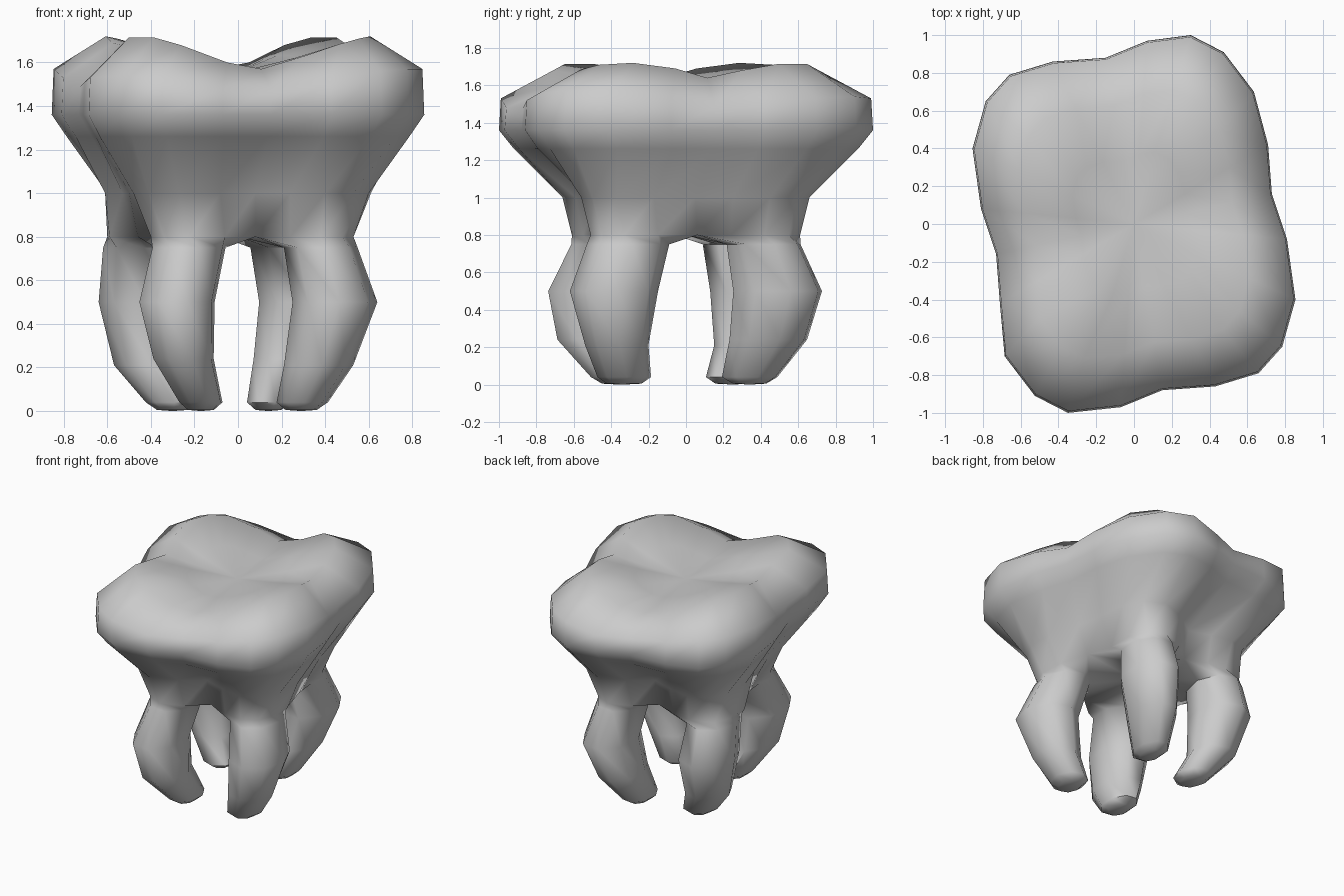
import bpy, bmesh, math

if "Cube" in bpy.data.objects:
    bpy.data.objects.remove(bpy.data.objects["Cube"])

bm = bmesh.new()

# Half outlines (the tooth is nearly symmetric under a half turn); index 0 = front groove, 6 = side groove
BELT = [(.15, -.88), (.43, -.86), (.66, -.79), (.785, -.65), (.855, -.40), (.81, -.08),
        (.73, .16), (.71, .42), (.635, .70), (.475, .91), (.30, 1.0), (.07, .97)]
NECK = [(.08, -.48), (.24, -.53), (.40, -.56), (.53, -.50), (.60, -.37), (.61, -.17),
        (.53, .05), (.50, .25), (.48, .45), (.41, .59), (.27, .66), (.08, .59)]
FORK = [(.08, -.43), (.24, -.49), (.38, -.51), (.48, -.45), (.53, -.33), (.52, -.15),
        (.46, .06), (.40, .24), (.40, .42), (.34, .55), (.22, .61), (.06, .55)]
BELT_Z = [1.48, 1.52, 1.56, 1.57, 1.57, 1.53, 1.49, 1.51, 1.53, 1.54, 1.53, 1.48]
RIM_Z = [1.57, 1.63, 1.685, 1.71, 1.72, 1.69, 1.64, 1.68, 1.715, 1.715, 1.68, 1.60]


def ring(half, zs, f=1.0):
    """24 vertex ring from a half outline; zs is one height or one per point."""
    if not isinstance(zs, list):
        zs = [zs] * 12
    return [bm.verts.new((s * x * f, s * y * f, z))
            for s in (1, -1) for (x, y), z in zip(half, zs)]


def bridge(a, b):
    n = len(a)
    for i in range(n):
        j = (i + 1) % n
        bm.faces.new((a[i], a[j], b[j], b[i]))


# Crown: fork line, neck, belt, cusped rim and shallow basin
fork = ring(FORK, .80)
rings = [fork,
         ring(NECK, 1.0),
         ring(BELT, 1.26, .92),
         ring(BELT, 1.36),
         ring(BELT, BELT_Z, .99),
         ring(BELT, RIM_Z, .71),
         ring(BELT, [1.56 + (z - 1.57) * .5 for z in RIM_Z], .38)]
for a, b in zip(rings, rings[1:]):
    bridge(a, b)
pit = bm.verts.new((0, 0, 1.555))
for i in range(24):
    bm.faces.new((rings[-1][i], rings[-1][(i + 1) % 24], pit))
# the front left and back left lobes lean further out
for r in rings[2:6]:
    for i in (20, 21, 22):
        r[i].co.x -= .05
for i in (15, 16, 17):
    fork[i].co.x -= .07

# Roots: stations of (z, centre x, centre y, radius x, radius y)
ROOT_A = [(.75, .38, -.31, .165, .215), (.50, .445, -.385, .19, .23),
          (.21, .37, -.37, .155, .165), (.04, .295, -.33, .115, .14), (.005, .29, -.33, .07, .09)]
ROOT_B = [(.75, .225, .415, .17, .20), (.50, .28, .49, .175, .24),
          (.24, .25, .44, .14, .21), (.04, .17, .34, .10, .15), (.005, .17, .34, .06, .09)]
NONE = [(0, 0)] * 5
hub = bm.verts.new((0, 0, .80))


def root(stations, start, s, shift):
    loop = [fork[(start + i) % 24] for i in range(7)] + [hub]
    _, cx, cy, _, _ = stations[0]
    a0 = math.atan2(-cy, -cx)
    for (z, cx, cy, rx, ry), (dx, dy) in zip(stations, shift):
        new = []
        for i in range(8):
            a = a0 + (i + 1) * math.pi / 4
            new.append(bm.verts.new((s * (cx + rx * 1.03 * math.cos(a)) + dx,
                                     s * (cy + ry * 1.03 * math.sin(a)) + dy, z)))
        bridge(loop, new)
        loop = new
    tip = bm.verts.new((s * cx + dx, s * cy + dy, 0))
    for i in range(8):
        bm.faces.new((loop[i], loop[(i + 1) % 8], tip))


root(ROOT_A, 0, 1, NONE)                                                        # front right
root(ROOT_B, 6, 1, [(0, 0), (-.01, 0), (-.04, 0), (-.03, 0), (-.03, 0)])        # back right
root(ROOT_A, 12, -1, [(-.07, 0), (0, -.02), (-.04, -.05), (-.01, -.08), (-.01, -.08)])  # back left
root(ROOT_B, 18, -1, [(0, 0), (0, -.01), (0, -.04), (0, -.02), (0, -.02)])      # front left

bmesh.ops.recalc_face_normals(bm, faces=bm.faces)
for f in bm.faces:
    f.smooth = True
# crisp edge where the underside meets the roots
for e in bm.edges:
    e.smooth = e.calc_face_angle(0) < math.radians(65)
mesh = bpy.data.meshes.new("molar_tooth")
bm.to_mesh(mesh)
bm.free()
tooth = bpy.data.objects.new("molar_tooth", mesh)
bpy.context.collection.objects.link(tooth)
